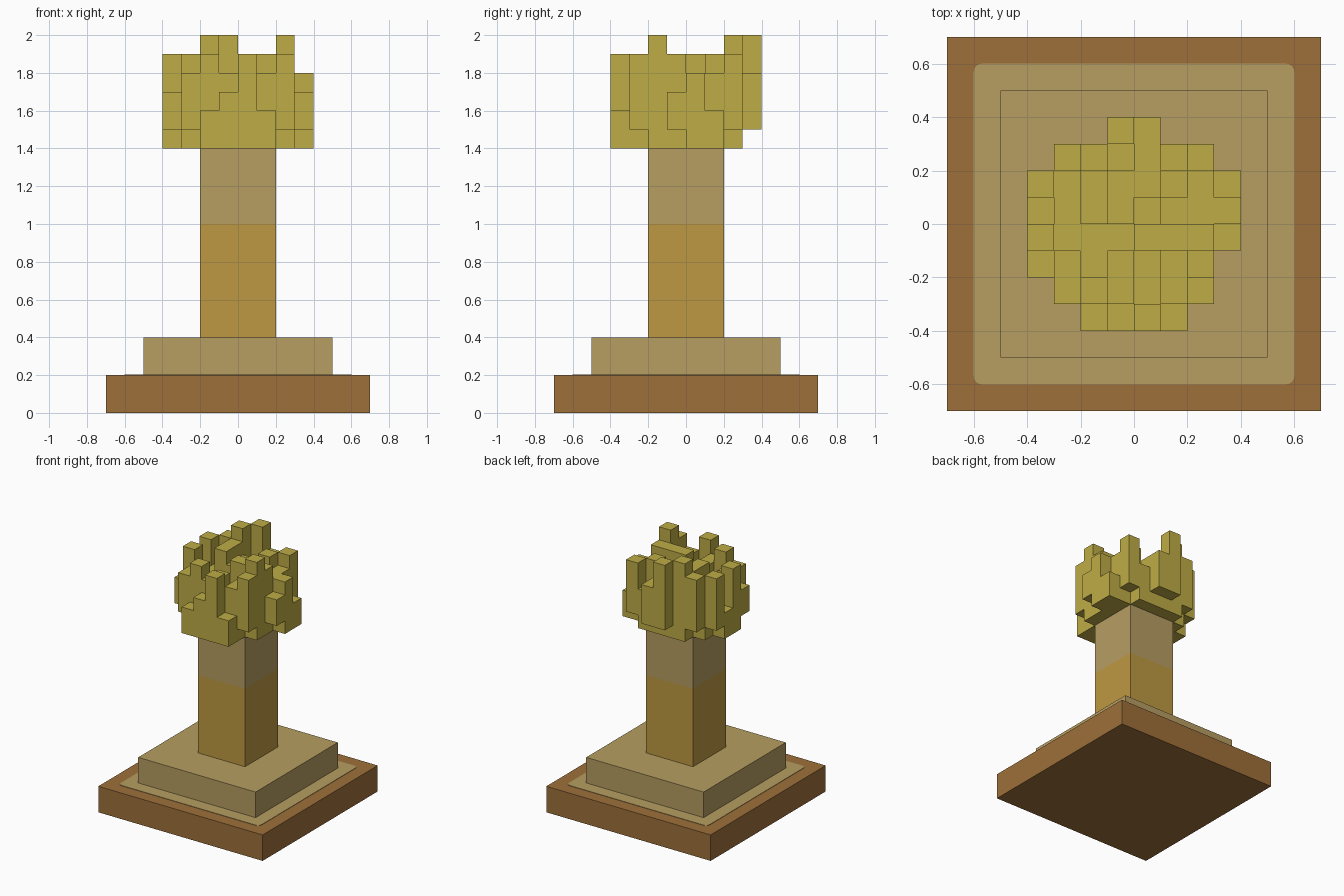
import bpy, bmesh, math
from mathutils import Vector

if "Cube" in bpy.data.objects:
    bpy.data.objects.remove(bpy.data.objects["Cube"])


def material(name, rgb):
    """Flat material from 0-255 sRGB values."""
    lin = [((c / 255 + 0.055) / 1.055) ** 2.4 for c in rgb] + [1.0]
    m = bpy.data.materials.new(name)
    m.use_nodes = True
    m.diffuse_color = lin
    bsdf = m.node_tree.nodes["Principled BSDF"]
    bsdf.inputs["Base Color"].default_value = lin
    bsdf.inputs["Roughness"].default_value = 0.9
    return m


BROWN = material("brown_wood", (158, 112, 58))
TAN = material("tan_stone", (183, 158, 98))
OCHRE = material("ochre", (190, 153, 66))
OLIVE = material("olive_yellow", (190, 172, 70))


def finish(name, bm, mats):
    bmesh.ops.recalc_face_normals(bm, faces=bm.faces)
    mesh = bpy.data.meshes.new(name)
    bm.to_mesh(mesh)
    bm.free()
    for m in mats:
        mesh.materials.append(m)
    ob = bpy.data.objects.new(name, mesh)
    bpy.context.collection.objects.link(ob)
    return ob


def block(name, half, z0, z1, mat, corner=0.0):
    """Square block centred on the axis, with optional rounded upright edges."""
    bm = bmesh.new()
    bmesh.ops.create_cube(bm, size=1.0)
    for v in bm.verts:
        v.co = Vector((v.co.x * 2 * half, v.co.y * 2 * half,
                       z0 + (v.co.z + 0.5) * (z1 - z0)))
    if corner:
        upright = [e for e in bm.edges
                   if abs(e.verts[0].co.z - e.verts[1].co.z) > 1e-6]
        bmesh.ops.bevel(bm, geom=upright, offset=corner, segments=4,
                        profile=0.5, affect='EDGES')
    return finish(name, bm, [mat])


# Stepped base
block("base_slab", 0.7, 0.0, 0.2, BROWN)
block("base_inlay", 0.6, 0.2, 0.203, TAN, corner=0.03)
block("base_step", 0.5, 0.2, 0.4, TAN)

# Column in two colours, split by height
bm = bmesh.new()
rings = [[bm.verts.new((x, y, z)) for x, y in
          ((-0.2, -0.2), (0.2, -0.2), (0.2, 0.2), (-0.2, 0.2))]
         for z in (0.4, 1.0, 1.4)]
for level in range(2):
    for i in range(4):
        j = (i + 1) % 4
        f = bm.faces.new((rings[level][i], rings[level][j],
                          rings[level + 1][j], rings[level + 1][i]))
        f.material_index = level
bm.faces.new(rings[0][::-1])
bm.faces.new(rings[2]).material_index = 1
finish("column", bm, [OCHRE, TAN])

# Crown of cubes: top and bottom level of each cell, rows from back to front
UNIT, CROWN_Z = 0.1, 1.4
TOPS = ["...64...",
        ".563435.",
        "53544542",
        "23543444",
        "53335553",
        "3434346.",
        ".454345.",
        "..2352.."]
BOTTOMS = ["...11...",
           ".100001.",
           "10000000",
           "00000000",
           "00000001",
           "1000000.",
           ".100001.",
           "..0000.."]
cells = set()
for row, (tops, bottoms) in enumerate(zip(TOPS, BOTTOMS)):
    for col, (t, b) in enumerate(zip(tops, bottoms)):
        if t != ".":
            cells |= {(col - 4, 3 - row, k) for k in range(int(b), int(t))}

# Only the exposed cube sides become faces
bm = bmesh.new()
corners = {}


def corner_vert(p):
    key = tuple(round(c) for c in p)
    if key not in corners:
        corners[key] = bm.verts.new((key[0] * UNIT, key[1] * UNIT,
                                     CROWN_Z + key[2] * UNIT))
    return corners[key]


for cell in sorted(cells):
    for axis in range(3):
        for sign in (-1, 1):
            n = [0, 0, 0]
            n[axis] = sign
            if tuple(c + d for c, d in zip(cell, n)) in cells:
                continue
            quad = []
            for a, b in ((0, 0), (1, 0), (1, 1), (0, 1)):
                p = list(cell)
                p[axis] += (sign + 1) // 2
                p[(axis + 1) % 3] += a
                p[(axis + 2) % 3] += b
                quad.append(corner_vert(p))
            bm.faces.new(quad if sign > 0 else quad[::-1])
bmesh.ops.dissolve_limit(bm, angle_limit=math.radians(1),
                         verts=bm.verts, edges=bm.edges)
mesh = bpy.data.meshes.new("cube_crown")
bm.to_mesh(mesh)
bm.free()
mesh.materials.append(OLIVE)
bpy.context.collection.objects.link(bpy.data.objects.new("cube_crown", mesh))
